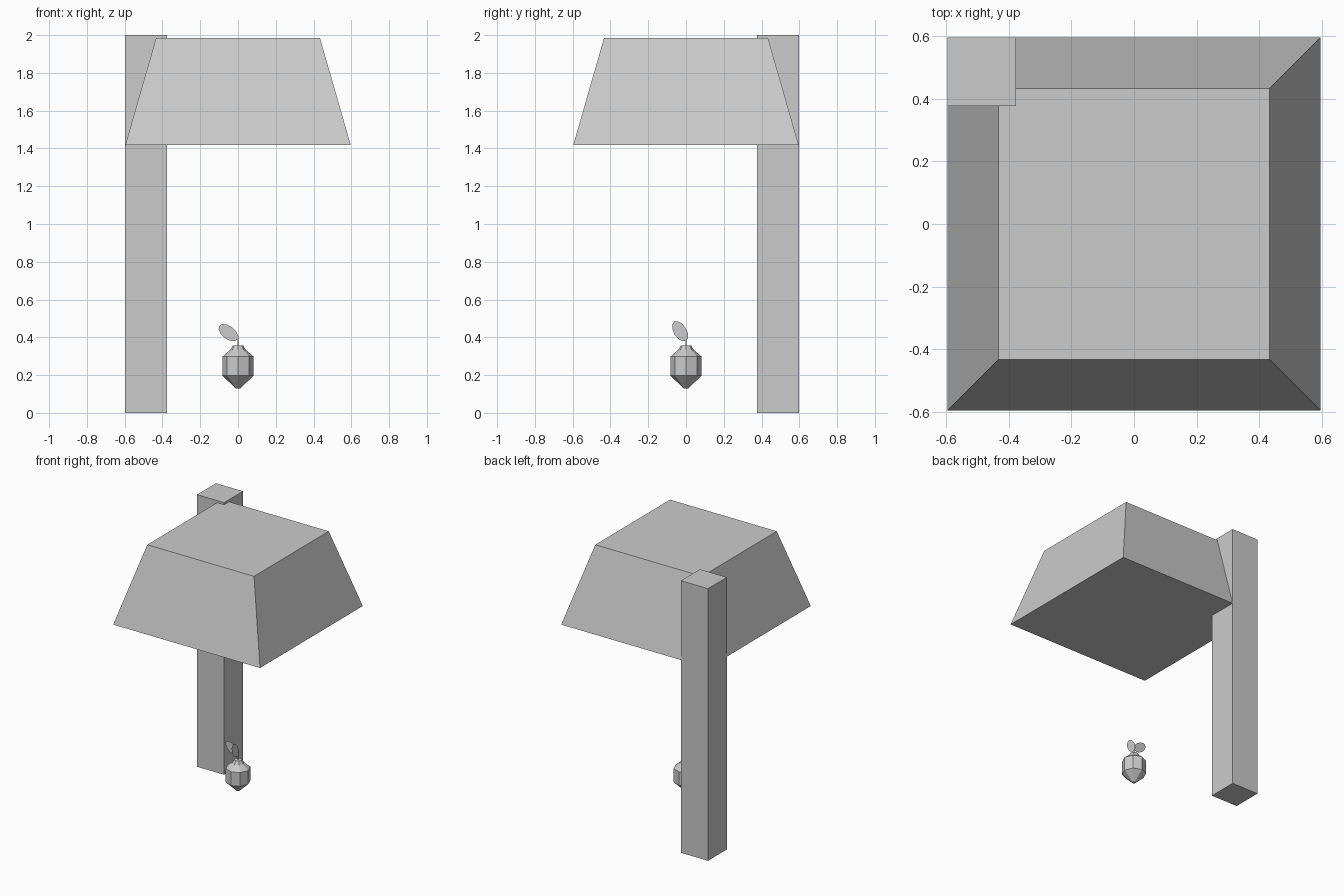
import bpy
from math import sin, cos, pi, radians

if "Cube" in bpy.data.objects:
    bpy.data.objects.remove(bpy.data.objects["Cube"])


def add_mesh(name, verts, faces):
    me = bpy.data.meshes.new(name)
    me.from_pydata(verts, [], faces)
    me.update()
    ob = bpy.data.objects.new(name, me)
    bpy.context.collection.objects.link(ob)
    return ob


def loft(name, rings):
    """Closed solid from equal-length rings, bottom to top."""
    n = len(rings[0])
    verts = [v for r in rings for v in r]
    faces = [(k * n + i, k * n + (i + 1) % n, (k + 1) * n + (i + 1) % n, (k + 1) * n + i)
             for k in range(len(rings) - 1) for i in range(n)]
    faces += [tuple(reversed(range(n))), tuple(range(len(verts) - n, len(verts)))]
    return add_mesh(name, verts, faces)


def square(cx, cy, h, z):
    return [(cx + sx * h, cy + sy * h, z) for sx, sy in ((-1, -1), (1, -1), (1, 1), (-1, 1))]


def octagon(r, z):
    return [(r * cos(i * pi / 4), r * sin(i * pi / 4), z) for i in range(8)]


def leaf(name, centre, half_len, half_wid, tilt, axis):
    """Flat oval card in the XZ (axis 0) or YZ (axis 1) plane."""
    verts = []
    for i in range(12):
        a, b = half_len * cos(i * pi / 6), half_wid * sin(i * pi / 6)
        u = centre[0] + a * cos(tilt) - b * sin(tilt)
        z = centre[1] + a * sin(tilt) + b * cos(tilt)
        verts.append((u, 0, z) if axis == 0 else (0, u, z))
    return add_mesh(name, verts, [tuple(range(12))])


# Trunk post in the back left corner
loft("trunk", [square(-0.487, 0.487, 0.11, z) for z in (0, 2.0)])

# Tapered canopy block
loft("canopy", [square(0, 0, 0.597, 1.417), square(0, 0, 0.434, 1.985)])

# Hanging eight-sided fruit
profile = [(0.012, 0.13), (0.03, 0.147), (0.083, 0.197), (0.083, 0.298),
           (0.042, 0.333), (0.027, 0.357)]
loft("fruit", [octagon(r, z) for r, z in profile])

# Stem and two crossed leaf cards
loft("stem", [square(0, 0, 0.002, z) for z in (0.35, 0.41)])
leaf("side_leaf", (-0.051, 0.425), 0.06, 0.034, radians(142), 0)
leaf("front_leaf", (-0.031, 0.432), 0.06, 0.034, radians(122), 1)
